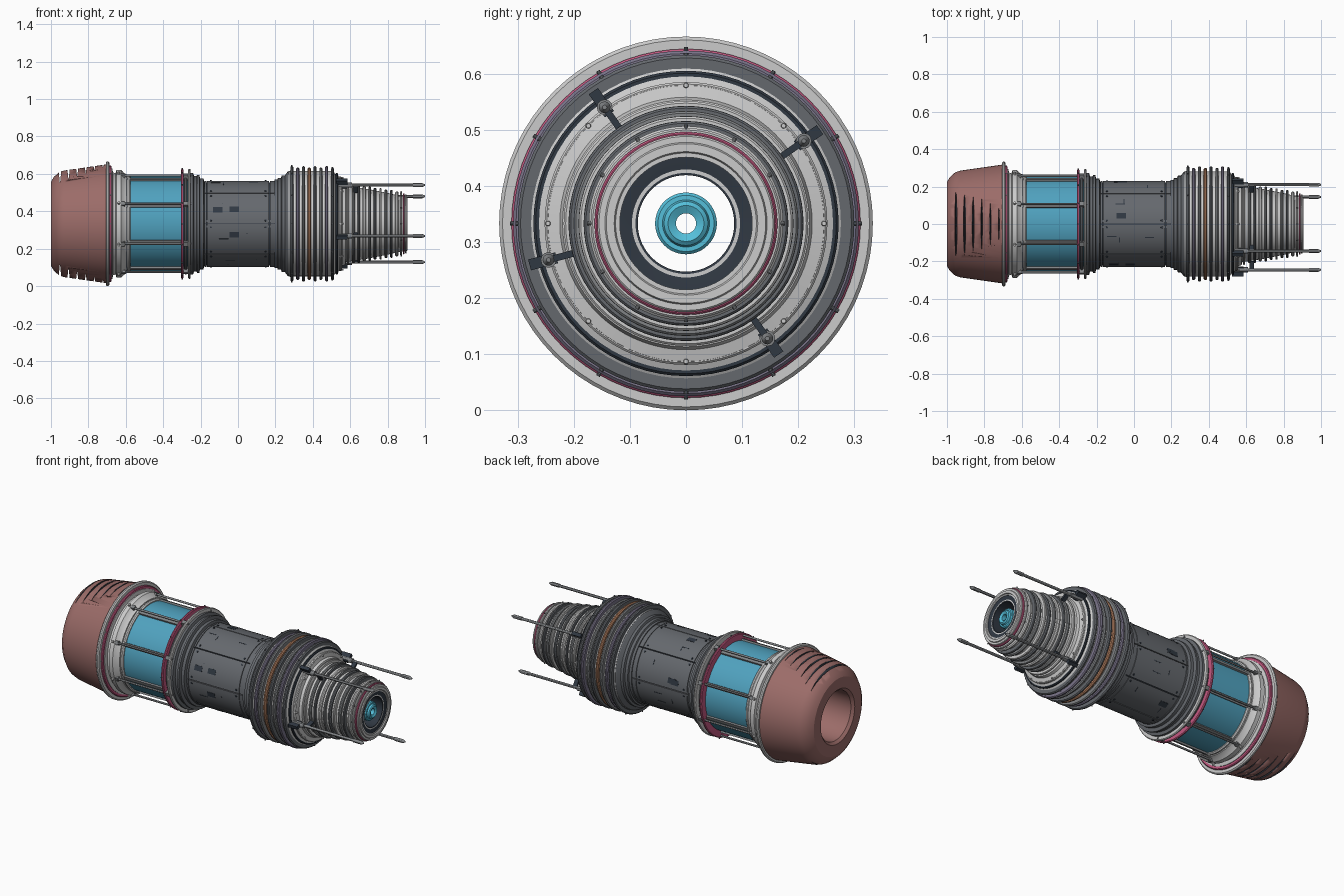
import bpy, bmesh, math, random
from mathutils import Matrix, Vector

if "Cube" in bpy.data.objects:
    bpy.data.objects.remove(bpy.data.objects["Cube"])

random.seed(4)
CZ = 0.333
SEG = 72
TAU = 2 * math.pi


def mat(name, r, g, b):
    m = bpy.data.materials.new(name)
    m.diffuse_color = (r, g, b, 1)
    m.use_nodes = True
    m.node_tree.nodes["Principled BSDF"].inputs["Base Color"].default_value = m.diffuse_color
    return m


BROWN = mat("brown", .33, .15, .14)
TEAL = mat("teal", .08, .36, .52)
CYAN = mat("cyan", .09, .52, .70)
DARK = mat("dark_grey", .13, .14, .155)
MID = mat("mid_grey", .22, .23, .24)
NAVY = mat("near_black", .03, .04, .055)
PINK = mat("pink", .55, .10, .22)
RUST = mat("rust", .42, .20, .11)
VIOLET = mat("violet_grey", .2, .18, .26)


def finish(name, bm, m=None):
    bmesh.ops.recalc_face_normals(bm, faces=bm.faces)
    me = bpy.data.meshes.new(name)
    bm.to_mesh(me)
    bm.free()
    ob = bpy.data.objects.new(name, me)
    bpy.context.collection.objects.link(ob)
    if m:
        me.materials.append(m)
    bpy.ops.object.select_all(action='DESELECT')
    bpy.context.view_layer.objects.active = ob
    ob.select_set(True)
    bpy.ops.object.shade_smooth_by_angle(angle=math.radians(30))
    return ob


def polar(x, r, a):
    return Vector((x, r * math.cos(a), CZ + r * math.sin(a)))


def sweep(bm, prof, a0=0, a1=TAU, n=SEG):
    """Revolve a closed (x, r) outline about the long axis, fully or partly."""
    full = abs(a1 - a0 - TAU) < 1e-6
    rows = [[bm.verts.new(polar(x, r, a0 + (a1 - a0) * i / n)) for x, r in prof]
            for i in range(n if full else n + 1)]
    k = len(prof)
    for i in range(n):
        p, q = rows[i], rows[(i + 1) % len(rows)]
        for j in range(k):
            bm.faces.new((p[j], p[(j + 1) % k], q[(j + 1) % k], q[j]))
    if not full:
        bm.faces.new(rows[0])
        bm.faces.new(rows[-1])


def lathe(name, prof, m=None):
    bm = bmesh.new()
    sweep(bm, prof)
    return finish(name, bm, m)


def ring(name, x, r, w, m=None, depth=.04):
    h, c = w / 2, w * .3
    return lathe(name, [(x - h, r - depth), (x - h, r - c), (x - h + c, r), (x + h - c, r),
                        (x + h, r - c), (x + h, r - depth)], m)


def rod(bm, p, q, r1, r2=None, n=12):
    d = q - p
    M = Matrix.Translation((p + q) / 2) @ d.to_track_quat('Z', 'Y').to_matrix().to_4x4()
    bmesh.ops.create_cone(bm, cap_ends=True, segments=n, radius1=r1,
                          radius2=r1 if r2 is None else r2, depth=d.length, matrix=M)


def block(bm, x, r, a, sx, sr, st):
    M = Matrix.Translation(polar(x, r, a)) @ Matrix.Rotation(a, 4, 'X') @ Matrix.Diagonal((sx, sr, st, 1))
    bmesh.ops.create_cube(bm, size=1, matrix=M)


def bolts(name, x, r, count, size, m=None, off=0, h=.012):
    bm = bmesh.new()
    for i in range(count):
        a = off + TAU * i / count
        rod(bm, polar(x, r - h, a), polar(x, r + h * .5, a), size, size * .7, 10)
    return finish(name, bm, m)


# Rear cap: hollow brown shell with V-shaped slits above and below
cap = lathe("rear_cap", [(-1, .225), (-.985, .25), (-.955, .277), (-.93, .285), (-.70, .318), (-.70, .13),
                         (-.74, .145), (-.985, .145), (-1, .16)], BROWN)
cap.data.materials.append(NAVY)
bm = bmesh.new()
for i in range(6):
    x = -.952 + .046 * i
    r = .28 + .0067 * i
    h = .185 - .018 * i
    floor = math.sqrt(r * r - h * h)
    w = .014
    for s in (1, -1):
        tri = [(x, floor), (x - w, .36), (x + w, .36)]
        A = [bm.verts.new((u, -.3, CZ + s * v)) for u, v in tri]
        B = [bm.verts.new((u, .3, CZ + s * v)) for u, v in tri]
        bm.faces.new(A)
        bm.faces.new(B)
        for j in range(3):
            bm.faces.new((A[j], A[(j + 1) % 3], B[(j + 1) % 3], B[j]))
cutter = finish("slit_cutter", bm, NAVY)
cutter.hide_render = True
mod = cap.modifiers.new("slits", 'BOOLEAN')
mod.operation = 'DIFFERENCE'
mod.solver = 'EXACT'
mod.material_mode = 'TRANSFER'
mod.object = cutter
bpy.context.view_layer.objects.active = cap
bpy.ops.object.modifier_apply(modifier="slits")
bpy.data.objects.remove(cutter)

# Flange and rear collar
ring("cap_flange", -.697, .333, .02, depth=.2)
ring("flange_pink_band", -.683, .311, .014, PINK, .1)
bolts("flange_beads", -.683, .309, 12, .005, MID, h=.006)
lathe("rear_collar", [(-.69, .15), (-.69, .295), (-.672, .295), (-.668, .275), (-.655, .27), (-.65, .288),
                      (-.625, .288), (-.61, .272), (-.595, .265), (-.595, .15)])
bolts("collar_bolts", -.637, .294, 8, .009, None, TAU / 16)

# Teal barrel with rails and long cover strips
lathe("barrel", [(-.6, .15), (-.6, .252), (-.25, .252), (-.25, .15)], TEAL)
bm = bmesh.new()
strips = bmesh.new()
for i in range(8):
    a = TAU * (i + .5) / 8
    rod(bm, polar(-.645, .279, a), polar(-.25, .279, a), .006)
    block(strips, -.43, .256, a, .34, .012, .022)
    for x in (-.62, -.28):
        block(bm, x, .275, a, .03, .024, .022)
finish("barrel_rails", bm, MID)
finish("barrel_strips", strips, MID)
ring("barrel_rear_ring", -.585, .264, .02)
ring("barrel_pink_ring", -.298, .292, .014, PINK, .05)
ring("barrel_mid_ring", -.28, .27, .02, DARK)
ring("barrel_front_ring", -.26, .294, .014, None, .05)
bolts("barrel_ring_bolts", -.298, .292, 16, .005, DARK)

# Stepped neck between barrel and grip
lathe("rear_neck", [(-.255, .15), (-.255, .272), (-.24, .272), (-.235, .255), (-.222, .255), (-.218, .262),
                    (-.207, .262), (-.203, .243), (-.185, .243), (-.18, .224), (-.18, .15)], DARK)

# Grip: dark core, raised curved plates, seams and screws
lathe("grip_core", [(-.2, .15), (-.2, .222), (.22, .222), (.22, .15)], NAVY)
bm = bmesh.new()
for i in range(8):
    a = TAU * i / 8
    for x0, x1 in ((-.178, -.169), (-.166, .167), (.17, .205)):
        sweep(bm, [(x0, .215), (x0, .23), (x1, .23), (x1, .215)], a + .01, a + TAU / 8 - .01, 9)
finish("grip_plates", bm, DARK)
screws = bmesh.new()
notches = bmesh.new()
for i in range(8):
    for x in (-.145, .148):
        for d in (-.08, .08):
            a = TAU * i / 8 + d
            rod(screws, polar(x, .225, a), polar(x, .2335, a), .006, .005, 10)
    for k in range(3):
        block(notches, random.uniform(-.12, .12), .2295, TAU * (i + random.uniform(.2, .8)) / 8,
              random.choice((.004, .05)), .003, random.choice((.004, .03)))
finish("grip_screws", screws, NAVY)
finish("grip_notches", notches, NAVY)

# Front housing: flared drum with a stack of ribs
lathe("front_flare", [(.195, .15), (.195, .236), (.21, .236), (.213, .245), (.23, .245), (.234, .258),
                      (.25, .258), (.265, .278), (.28, .284), (.28, .15)], DARK)
lathe("front_drum", [(.27, .15), (.27, .282), (.51, .282), (.52, .265), (.535, .262), (.54, .25), (.555, .246),
                     (.56, .225), (.575, .22), (.58, .2), (.58, .15)])
cols = (DARK, VIOLET, MID, RUST, DARK, MID, VIOLET, DARK)
for i in range(8):
    ring(f"drum_rib_{i + 1}", .288 + .031 * i, (.308, .300)[i % 2], .017, cols[i])
bolts("drum_bolts_rear", .288, .308, 12, .005, DARK)
bolts("drum_bolts_front", .505, .298, 12, .006, DARK)
ring("drum_dark_step", .528, .272, .014, NAVY)
ring("drum_light_step", .548, .252, .012)
bm = bmesh.new()
for i in range(8):
    a = TAU * i / 8
    rod(bm, polar(.54, .246, a), polar(.565, .246, a), .006, .004)
finish("drum_face_bolts", bm)

# Nose: tapered ribbed tube, open in the middle
lathe("nose", [(.57, .09), (.57, .205), (.62, .198), (.70, .185), (.80, .165), (.86, .150), (.895, .148),
               (.907, .142), (.907, .128), (.895, .122), (.895, .09)])
for i in range(10):
    ring(f"nose_rib_{i + 1}", .588 + .029 * i, .218 - .0045 * i - .004 * (i % 2), .012 + .005 * (i % 2),
         (None, MID, DARK)[i % 3], .03)
ring("nose_tip_ring", .872, .170, .012)
ring("nose_pink_ring", .886, .163, .010, PINK)
ring("nose_end_ring", .897, .158, .010)
bolts("nose_bolts", .872, .170, 12, .005, MID)

# Emitter: dark throat and glowing ring
lathe("emitter_throat", [(.57, .086), (.57, .1), (.85, .126), (.9, .126), (.9, .122), (.893, .086)], NAVY)
lathe("emitter_core", [(.82, .018), (.82, .055), (.875, .055), (.88, .05), (.88, .042), (.89, .039),
                       (.895, .032), (.888, .018)], CYAN)
lathe("inner_tube", [(-.72, .087), (-.72, .16), (.58, .16), (.58, .087)], DARK)

# Four long prongs with clamps around the nose
bm = bmesh.new()
clamps = bmesh.new()
for y, dz in ((-.145, .207), (.21, .147), (-.245, -.065), (.145, -.205)):
    a, r = math.atan2(dz, y), math.hypot(y, dz)
    rod(bm, polar(.52, r, a), polar(.945, r, a), .008)
    rod(bm, polar(.935, r, a), polar(.985, r, a), .0105)
    rod(bm, polar(.985, r, a), polar(1.0, r, a), .0105, .004)
    rod(bm, polar(.53, r, a), polar(.61, r, a), .014)
    block(clamps, .555, r + .01, a, .06, .05, .02)
    block(clamps, .63, r - .022, a, .025, .05, .012)
finish("prongs", bm, MID)
finish("prong_clamps", clamps, NAVY)
